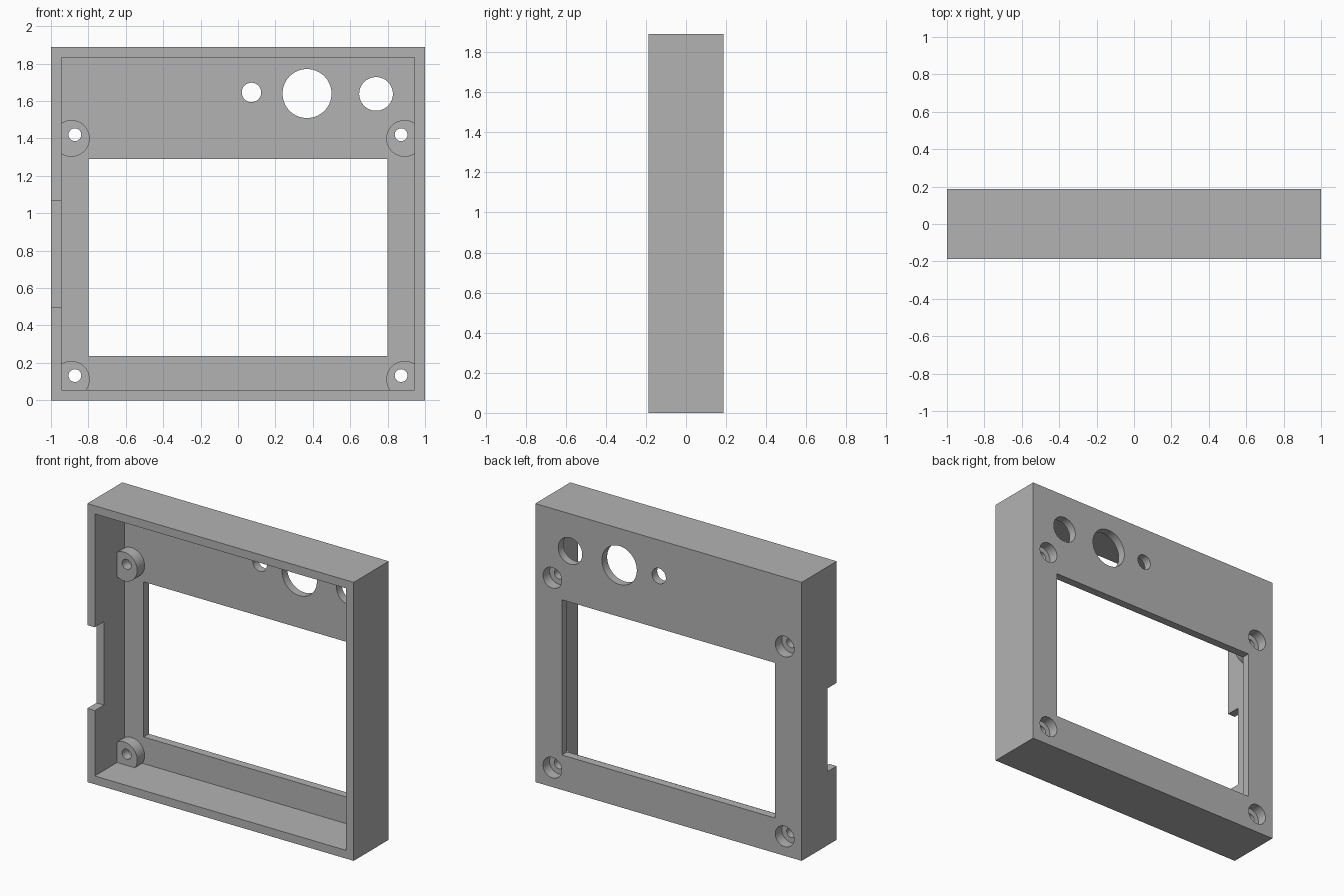
import bpy
import math

W, D, H = 2.0, 0.375, 1.89      # outer size
T = 0.056                       # wall and back plate thickness
BACK = D / 2
INNER = BACK - T                # inside face of the back plate
BOSS_TOP = INNER - 0.08

default = bpy.data.objects.get("Cube")
if default:
    bpy.data.objects.remove(default, do_unlink=True)

grey = bpy.data.materials.new("plain_grey")
grey.use_nodes = True
colour = (0.45, 0.45, 0.45, 1)
grey.diffuse_color = colour
grey.node_tree.nodes["Principled BSDF"].inputs["Base Color"].default_value = colour


def box(name, x, y, z):
    """Box from (min, max) ranges on each axis."""
    ranges = (x, y, z)
    bpy.ops.mesh.primitive_cube_add(size=1, location=[sum(r) / 2 for r in ranges])
    ob = bpy.context.object
    ob.name = name
    ob.scale = [r[1] - r[0] for r in ranges]
    bpy.ops.object.transform_apply(location=True, rotation=True, scale=True)
    ob.data.materials.append(grey)
    return ob


def rod(name, x, z, radius, y):
    """Cylinder lying along y."""
    bpy.ops.mesh.primitive_cylinder_add(
        vertices=64, radius=radius, depth=y[1] - y[0],
        location=(x, sum(y) / 2, z), rotation=(math.pi / 2, 0, 0))
    ob = bpy.context.object
    ob.name = name
    bpy.ops.object.transform_apply(location=True, rotation=True, scale=True)
    ob.data.materials.append(grey)
    return ob


def combine(target, tool, operation):
    """Apply a boolean and discard the tool."""
    bpy.context.view_layer.objects.active = target
    mod = target.modifiers.new(operation.lower(), 'BOOLEAN')
    mod.operation = operation
    mod.solver = 'EXACT'
    mod.object = tool
    bpy.ops.object.modifier_apply(modifier=mod.name)
    bpy.data.objects.remove(tool, do_unlink=True)


# Open-fronted tray
bezel = box("display_bezel", (-W / 2, W / 2), (-BACK, BACK), (0, H))
combine(bezel, box("cavity", (-W / 2 + T, W / 2 - T), (-1, INNER), (T, H - T)), 'DIFFERENCE')

# Screw bosses in the corners, fused into the walls
screws = [(side, z, dz) for side in (-1, 1) for z, dz in ((1.42, -0.02), (0.132, -0.02))]
for side, z, dz in screws:
    boss = rod("screw_boss", side * 0.891, z + dz, 0.098, (BOSS_TOP, BACK - T / 2))
    combine(bezel, boss, 'UNION')

# Screw holes with counterbores from the back
for side, z, dz in screws:
    combine(bezel, rod("screw_hole", side * 0.872, z, 0.034, (-0.1, 1)), 'DIFFERENCE')
    combine(bezel, rod("counterbore", side * 0.872, z, 0.07, (BACK - 0.07, 1)), 'DIFFERENCE')

# Screen window
combine(bezel, box("window", (-0.8, 0.8), (0, 1), (0.237, 1.29)), 'DIFFERENCE')

# Round control openings
for x, z, radius in ((0.072, 1.646, 0.052), (0.369, 1.64, 0.131), (0.738, 1.638, 0.09)):
    combine(bezel, rod("control_opening", x, z, radius, (0, 1)), 'DIFFERENCE')

# Cable notch in the side wall
combine(bezel, box("cable_notch", (-1.2, -0.93), (-1, -BACK + 0.098), (0.5, 1.065)), 'DIFFERENCE')

# Single material, crisp edges and smooth bores
bezel.data.materials.clear()
bezel.data.materials.append(grey)
for face in bezel.data.polygons:
    face.material_index = 0
bpy.ops.object.select_all(action='DESELECT')
bezel.select_set(True)
bpy.context.view_layer.objects.active = bezel
bpy.ops.object.shade_smooth_by_angle(angle=math.radians(30))
